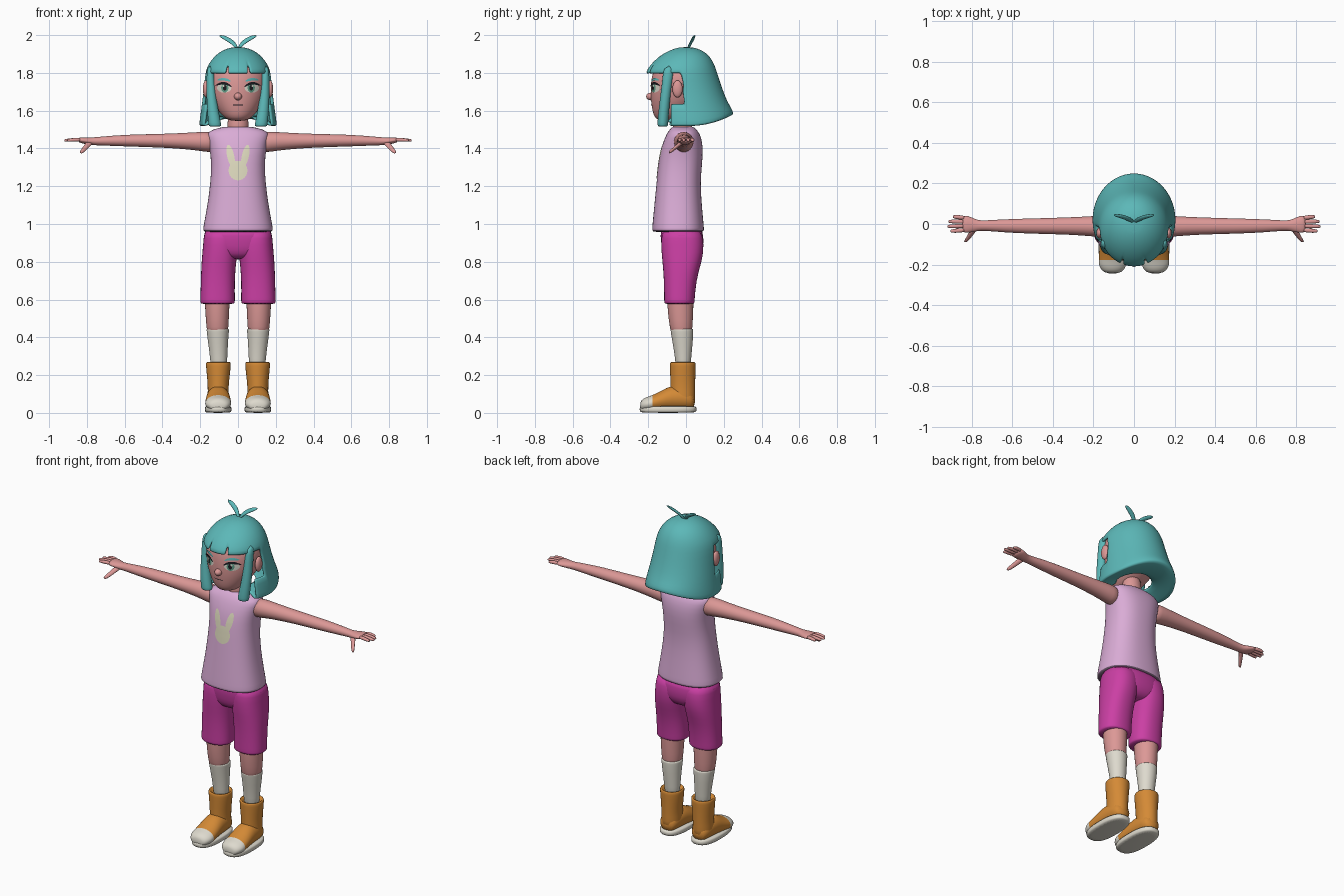
import bpy, bmesh, math
from mathutils import Vector, Matrix

cube = bpy.data.objects.get("Cube")
if cube:
    bpy.data.objects.remove(cube, do_unlink=True)


# ---------- colours ----------
def material(name, hex_code):
    def linear(c):
        return c / 12.92 if c <= 0.04045 else ((c + 0.055) / 1.055) ** 2.4
    rgb = [linear(int(hex_code[i:i + 2], 16) / 255) for i in (0, 2, 4)]
    m = bpy.data.materials.new(name)
    m.use_nodes = True
    m.diffuse_color = (*rgb, 1)
    node = next(n for n in m.node_tree.nodes if n.type == 'BSDF_PRINCIPLED')
    node.inputs["Base Color"].default_value = (*rgb, 1)
    node.inputs["Roughness"].default_value = 0.8
    return m


skin = material("skin", "DC9896")
teal = material("teal hair", "5CB8B8")
lilac = material("lilac shirt", "DAACD6")
trim = material("mauve trim", "7A617A")
magenta = material("magenta shorts", "CB3FA4")
tan = material("orange boots", "D48A36")
white = material("off white", "DEDACE")
cream = material("cream print", "DEDABE")
dark = material("dark lash", "1C1A20")
green = material("green iris", "5F9C86")


# ---------- helpers ----------
def finish(name, bm, mat, mirror=False, smooth_level=0):
    """Turn a bmesh into a smooth object, optionally mirrored in x."""
    mesh = bpy.data.meshes.new(name)
    bm.to_mesh(mesh)
    bm.free()
    mesh.materials.append(mat)
    for p in mesh.polygons:
        p.use_smooth = True
    obj = bpy.data.objects.new(name, mesh)
    bpy.context.collection.objects.link(obj)
    if mirror:
        obj.modifiers.new("mirror", 'MIRROR').use_mirror_merge = False
    if smooth_level:
        sub = obj.modifiers.new("subdivide", 'SUBSURF')
        sub.levels = sub.render_levels = smooth_level
    return obj


def loft(name, mat, rings, axis='z', mirror=False, power=2.0, sides=24, level=1):
    """Skin oval rings (position, centre a, centre b, radius a, radius b)."""
    bm = bmesh.new()
    loops = []
    for t, a, b, ra, rb in rings:
        loop = []
        for i in range(sides):
            ang = math.tau * i / sides
            c, s = math.cos(ang), math.sin(ang)
            u = a + ra * math.copysign(abs(c) ** (2 / power), c)
            v = b + rb * math.copysign(abs(s) ** (2 / power), s)
            loop.append(bm.verts.new({'z': (u, v, t), 'x': (t, u, v), 'y': (u, t, v)}[axis]))
        loops.append(loop)
    for lo, hi in zip(loops, loops[1:]):
        for i in range(sides):
            j = (i + 1) % sides
            bm.faces.new((lo[i], lo[j], hi[j], hi[i]))
    bm.faces.new(loops[0])
    bm.faces.new(loops[-1])
    bmesh.ops.recalc_face_normals(bm, faces=bm.faces)
    return finish(name, bm, mat, mirror, level)


def paint(obj, mat, rule):
    obj.data.materials.append(mat)
    for p in obj.data.polygons:
        if rule(p.center):
            p.material_index = len(obj.data.materials) - 1


def ball(name, mat, centre, radii, mirror=False):
    bm = bmesh.new()
    place = Matrix.Translation(centre) @ Matrix.Diagonal((*radii, 1))
    bmesh.ops.create_uvsphere(bm, u_segments=24, v_segments=14, radius=1, matrix=place)
    return finish(name, bm, mat, mirror)


def decal(name, mat, target, x, z, rx, rz, tilt=0, bend=0, lift=0.003, mirror=True):
    """Thin oval plate laid on the front of a target surface."""
    bpy.context.view_layer.update()
    surface = target.evaluated_get(bpy.context.evaluated_depsgraph_get())
    bm = bmesh.new()

    def point(r, ang):
        u, v = r * rx * math.cos(ang), r * rz * math.sin(ang)
        v -= bend * (u / rx) ** 2
        px = x + u * math.cos(tilt) - v * math.sin(tilt)
        pz = z + u * math.sin(tilt) + v * math.cos(tilt)
        hit, loc, _, _ = surface.ray_cast(Vector((px, -1, pz)), Vector((0, 1, 0)))
        return bm.verts.new((px, (loc.y if hit else -0.15) - lift, pz))

    n = 24
    centre = point(0, 0)
    rows = [[point(r / 4, math.tau * i / n) for i in range(n)] for r in range(1, 5)]
    for i in range(n):
        j = (i + 1) % n
        bm.faces.new((centre, rows[0][i], rows[0][j]))
        for a, b in zip(rows, rows[1:]):
            bm.faces.new((a[i], b[i], b[j], a[j]))
    return finish(name, bm, mat, mirror)


# ---------- head and face ----------
head = loft("head", skin, [
    (1.545, 0, -.1, .04, .04), (1.565, 0, -.088, .078, .082), (1.62, 0, -.055, .122, .128),
    (1.68, 0, -.037, .15, .152), (1.75, 0, -.022, .162, .166), (1.82, 0, -.015, .158, .16),
    (1.88, 0, 0, .11, .12)], level=2)
loft("neck", skin, [(1.45, 0, -.018, .06, .055), (1.52, 0, -.018, .055, .05),
                    (1.62, 0, -.02, .055, .05)])
ball("nose", skin, (0, -.186, 1.675), (.021, .025, .02))
ball("ear", skin, (.17, -.045, 1.715), (.016, .027, .045), mirror=True)

decal("eye_white", white, head, .073, 1.72, .038, .025, lift=.002)
decal("iris", green, head, .07, 1.721, .019, .025, lift=.004)
decal("pupil", dark, head, .07, 1.721, .01, .015, lift=.006)
decal("eye_glint", white, head, .077, 1.731, .005, .006, lift=.008)
decal("upper_lash", dark, head, .075, 1.745, .043, .007, tilt=.08, bend=.016, lift=.007)
decal("eyebrow", teal, head, .073, 1.766, .036, .007, tilt=.1, bend=.008, lift=.005)
decal("mouth", dark, head, 0, 1.63, .034, .0022, mirror=False)

# ---------- hair ----------
hair = loft("hair", teal, [
    (1.937, 0, 0, .03, .03), (1.922, 0, 0, .08, .085), (1.888, 0, -.008, .127, .135),
    (1.84, 0, -.02, .16, .172), (1.8, 0, -.025, .174, .19), (1.72, 0, -.01, .18, .2),
    (1.64, 0, .008, .19, .212), (1.57, 0, .018, .2, .226), (1.525, 0, .02, .206, .231),
    (1.515, 0, .02, .2, .225), (1.53, 0, .01, .16, .17), (1.56, 0, 0, .09, .09)],
    sides=96)
bm = bmesh.new()
bm.from_mesh(hair.data)


def hair_opening(face):
    """Face gap, fringe slits and the inner end of the underside."""
    c = face.calc_center_median()
    gap = c.z < 1.797 and c.y < (-.02 if c.z > 1.66 else -.08)
    slit = 1.8 < c.z < 1.835 and c.y < -.1 and abs(abs(c.x) - .06) < .005
    return gap or slit or (len(face.verts) > 4 and c.z < 1.7)


bmesh.ops.delete(bm, geom=[f for f in bm.faces if hair_opening(f)], context='FACES')
for v in bm.verts:  # raise the hem towards the back
    low = min(1, max(0, (1.65 - v.co.z) / .12))
    v.co.z += .06 * low * max(0, (v.co.y - .02) / .23) ** 2
bm.to_mesh(hair.data)
bm.free()
shell = hair.modifiers.new("thickness", 'SOLIDIFY')
shell.thickness, shell.offset = .018, -1
hair.modifiers.move(1, 0)

loft("front_lock", teal, [
    (1.84, .148, -.09, .018, .03), (1.75, .143, -.1, .023, .026), (1.65, .14, -.113, .027, .027),
    (1.55, .126, -.122, .033, .029), (1.522, .122, -.123, .034, .028),
    (1.515, .122, -.123, .03, .025)], mirror=True)
loft("hair_tuft", teal, [
    (1.925, .004, .01, .007, .007), (1.95, .018, .02, .012, .008), (1.972, .045, .033, .022, .009),
    (1.99, .075, .041, .023, .008), (2.0, .09, .046, .012, .005)], mirror=True, sides=16)

# ---------- shirt ----------
shirt = loft("shirt", lilac, [
    (.955, 0, -.042, .182, .134), (.967, 0, -.042, .186, .138), (.985, 0, -.042, .184, .137),
    (1.1, 0, -.042, .162, .126), (1.22, 0, -.04, .146, .116), (1.32, 0, -.03, .141, .116),
    (1.4, 0, -.021, .15, .112), (1.46, 0, -.015, .165, .096), (1.49, 0, -.015, .163, .08),
    (1.51, 0, -.015, .1, .062), (1.515, 0, -.016, .07, .055)], power=2.4, sides=32)
paint(shirt, trim, lambda c: c.z < .966)

decal("print_head", cream, shirt, 0, 1.283, .05, .052, mirror=False)
decal("print_ear", cream, shirt, .039, 1.36, .019, .06, tilt=-.22)

# ---------- arms and hands ----------
loft("arm", skin, [
    (.12, -.012, 1.43, .05, .055), (.17, -.012, 1.436, .054, .054), (.25, -.01, 1.439, .046, .045),
    (.4, -.01, 1.441, .04, .036), (.58, -.01, 1.442, .036, .032), (.7, -.008, 1.44, .028, .025),
    (.76, -.008, 1.438, .024, .021), (.785, -.006, 1.438, .032, .02),
    (.82, -.001, 1.443, .043, .017), (.848, 0, 1.445, .043, .013)], axis='x', mirror=True)
for finger, y, tip in (("little", .034, .893), ("ring", .012, .915),
                       ("middle", -.011, .92), ("index", -.033, .905)):
    loft(finger + "_finger", skin, [
        (.83, y * .9, 1.446, .011, .011), (.87, y, 1.446, .011, .01),
        (tip - .008, y * 1.05, 1.443, .009, .008), (tip, y * 1.05, 1.442, .005, .005)],
        axis='x', mirror=True, sides=12)
loft("thumb", skin, [
    (-.09, .832, 1.379, .006, .006), (-.083, .826, 1.383, .011, .01),
    (-.055, .807, 1.405, .014, .012), (-.025, .787, 1.43, .018, .014),
    (-.01, .775, 1.438, .014, .01)], axis='y', mirror=True, sides=12)

# ---------- shorts ----------
loft("shorts_leg", magenta, [
    (.575, .108, -.035, .086, .076), (.583, .108, -.035, .092, .081), (.6, .108, -.035, .092, .081),
    (.7, .107, -.031, .09, .086), (.78, .103, -.023, .092, .1), (.85, .096, -.018, .093, .113),
    (.93, .09, -.02, .092, .112), (.975, .09, -.024, .088, .1)], mirror=True, power=2.3)
loft("shorts_hips", magenta, [
    (.81, 0, -.02, .08, .075), (.845, 0, -.02, .15, .1), (.88, 0, -.018, .178, .112),
    (.94, 0, -.022, .182, .114), (.985, 0, -.025, .176, .11)], power=2.4, sides=32)

# ---------- legs and socks ----------
loft("leg", skin, [
    (.4, .108, -.022, .05, .052), (.45, .109, -.026, .059, .06), (.53, .11, -.029, .063, .068),
    (.6, .11, -.03, .067, .07), (.66, .11, -.03, .067, .07)], mirror=True)
loft("sock", white, [
    (.2, .101, -.015, .042, .038), (.29, .102, -.015, .045, .042), (.38, .106, -.018, .054, .055),
    (.43, .107, -.021, .059, .06), (.442, .107, -.022, .06, .061), (.446, .107, -.022, .057, .058)],
    mirror=True)

# ---------- boots ----------
loft("boot_shaft", tan, [
    (.03, .105, -.018, .06, .068), (.09, .105, -.017, .056, .066), (.14, .105, -.017, .055, .066),
    (.2, .104, -.017, .061, .067), (.255, .104, -.017, .067, .069), (.268, .104, -.017, .066, .068),
    (.27, .104, -.017, .056, .058), (.25, .104, -.017, .05, .05)], mirror=True)
foot = loft("boot_foot", tan, [
    (.05, .105, .06, .045, .04), (0, .105, .078, .058, .062), (-.08, .105, .08, .063, .068),
    (-.13, .105, .064, .067, .052), (-.185, .105, .05, .07, .041), (-.2, .105, .048, .069, .039),
    (-.228, .105, .043, .056, .033), (-.243, .105, .036, .034, .022)], axis='y', mirror=True)
paint(foot, white, lambda c: c.y < -.186)
loft("boot_sole", white, [
    (0, .105, -.095, .066, .146), (.007, .105, -.095, .071, .151), (.03, .105, -.095, .071, .151),
    (.037, .105, -.095, .067, .147)], mirror=True, power=2.6, sides=32)
